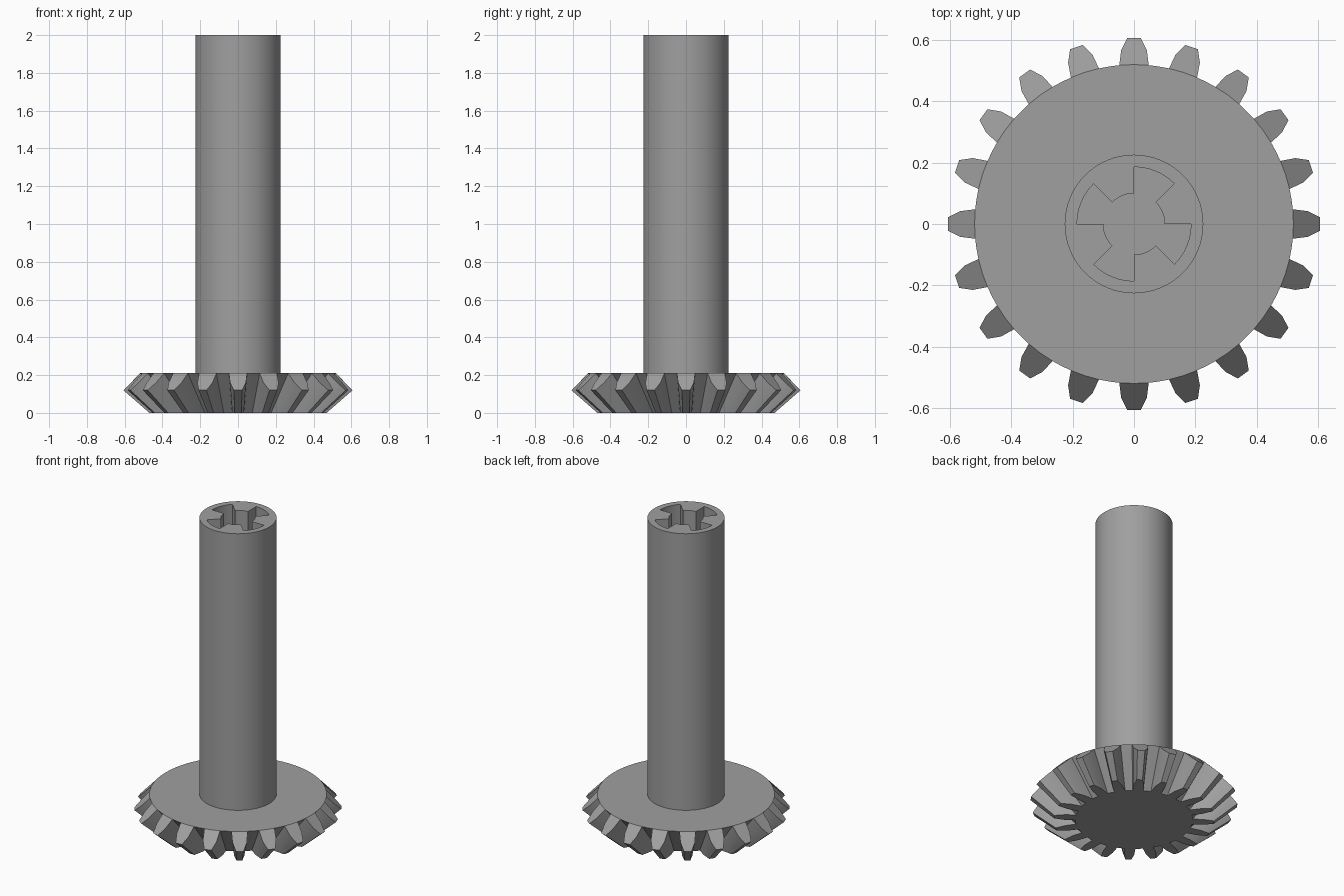
import bpy, bmesh, math
from mathutils import Vector

if "Cube" in bpy.data.objects:
    bpy.data.objects.remove(bpy.data.objects["Cube"])

grey = bpy.data.materials.new("mid_grey")
grey.diffuse_color = (0.35, 0.35, 0.35, 1)
grey.use_nodes = True
grey.node_tree.nodes["Principled BSDF"].inputs["Base Color"].default_value = grey.diffuse_color


def make_object(name, bm):
    bmesh.ops.recalc_face_normals(bm, faces=bm.faces[:])
    mesh = bpy.data.meshes.new(name)
    bm.to_mesh(mesh)
    bm.free()
    mesh.materials.append(grey)
    obj = bpy.data.objects.new(name, mesh)
    bpy.context.collection.objects.link(obj)
    return obj


def smooth(obj):
    bpy.ops.object.select_all(action='DESELECT')
    obj.select_set(True)
    bpy.context.view_layer.objects.active = obj
    bpy.ops.object.shade_smooth_by_angle(angle=math.radians(25))


def polar(r, a, z):
    return Vector((r * math.cos(a), r * math.sin(a), z))


def prism(outline, z0, z1):
    bm = bmesh.new()
    face = bm.faces.new([bm.verts.new((p.x, p.y, z0)) for p in outline])
    ext = bmesh.ops.extrude_face_region(bm, geom=[face])
    verts = [v for v in ext["geom"] if isinstance(v, bmesh.types.BMVert)]
    bmesh.ops.translate(bm, verts=verts, vec=(0, 0, z1 - z0))
    return bm


# Bevel gear: tooth outlines on the back cone, tapering toward an apex below
TEETH, RIM, TOP, APEX = 20, 0.52, 0.21, -0.41
HALF_TOOTH = [(0.048, RIM, TOP), (0.042, 0.568, 0.16), (0.022, 0.607, 0.12)]
bm = bmesh.new()
loop, rim = [], []
for i in range(TEETH):
    a = i * math.tau / TEETH
    right = [bm.verts.new(polar(r, a - w / r, z)) for w, r, z in HALF_TOOTH]
    left = [bm.verts.new(polar(r, a + w / r, z)) for w, r, z in reversed(HALF_TOOTH)]
    mid = bm.verts.new(polar(RIM, a, TOP))
    gap = bm.verts.new(polar(RIM, a + math.pi / TEETH, TOP))
    bm.faces.new(right + left + [mid])          # slanted back of the tooth
    loop += right + left + [gap]
    rim += [right[0], mid, left[-1], gap]
bm.faces.new(rim)                               # flat upper face
base = []
for v in loop:
    s = -APEX / (v.co.z - APEX)
    base.append(bm.verts.new((v.co.x * s, v.co.y * s, 0)))
bm.faces.new(base)                              # flat underside
for i in range(len(loop)):
    j = (i + 1) % len(loop)
    bm.faces.new((loop[i], loop[j], base[j], base[i]))
gear = make_object("bevel_gear", bm)
smooth(gear)

# Shaft
N = 64
shaft = make_object("shaft", prism([polar(0.226, i * math.tau / N, 0) for i in range(N)], 0.2, 2.0))

# Pinwheel socket in the shaft end: alternating wide and narrow arcs
outline = []
for k in range(8):
    r = 0.1 if k % 2 == 0 else 0.186
    outline += [polar(r, (k + t / 6) * math.pi / 4, 0) for t in range(7)]
cutter = make_object("socket_cutter", prism(outline, 1.6, 2.1))
cutter.hide_render = True
mod = shaft.modifiers.new("socket", 'BOOLEAN')
mod.operation = 'DIFFERENCE'
mod.solver = 'EXACT'
mod.object = cutter
bpy.context.view_layer.objects.active = shaft
bpy.ops.object.modifier_apply(modifier=mod.name)
bpy.data.objects.remove(cutter)
smooth(shaft)
